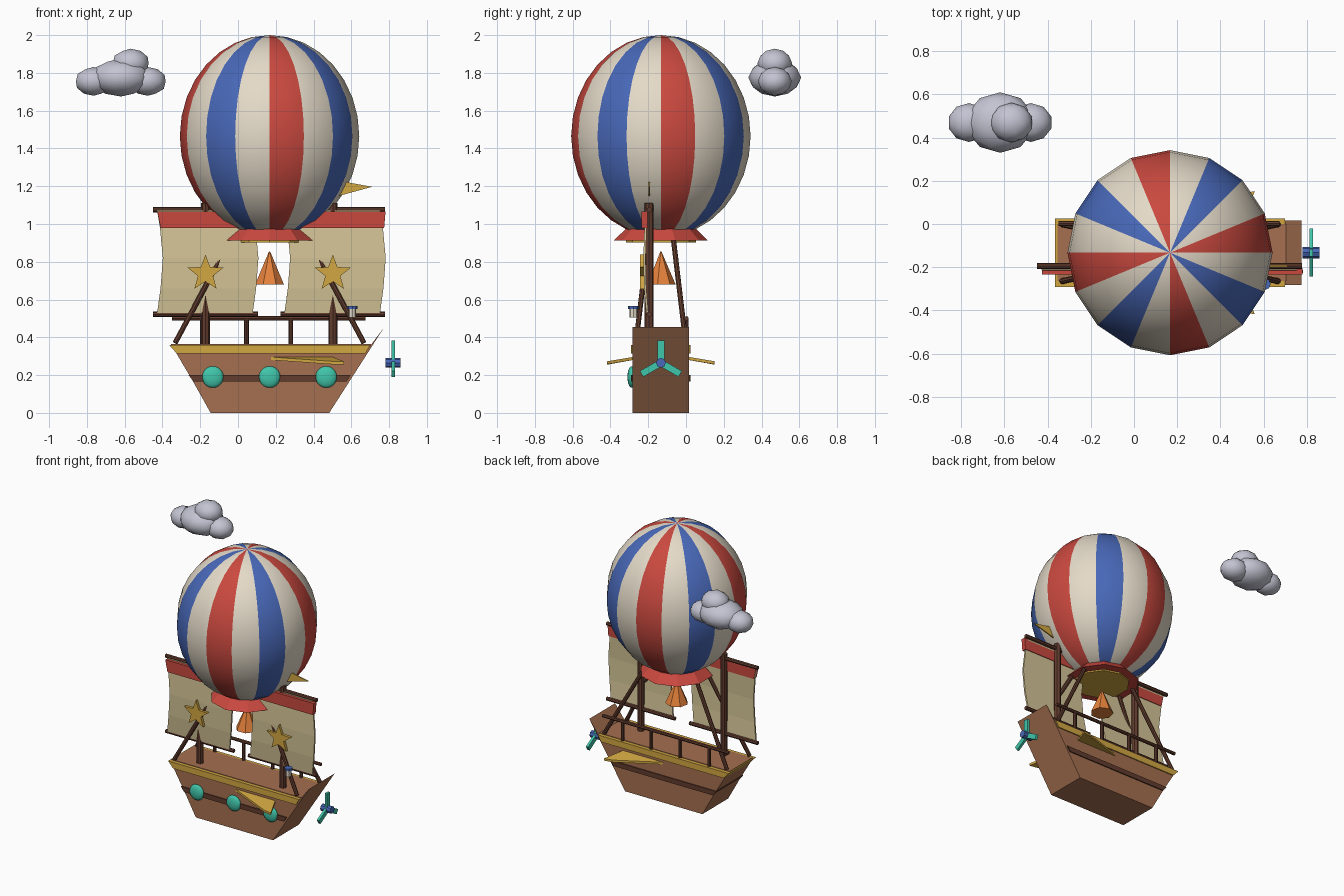
import bpy, bmesh, math
from mathutils import Vector, Matrix

if "Cube" in bpy.data.objects:
    bpy.data.objects.remove(bpy.data.objects["Cube"])

CX, CY = 0.167, -0.133  # centre line of balloon and hull


def material(name, code):
    def lin(i):
        c = int(code[i:i + 2], 16) / 255
        return c / 12.92 if c < 0.04 else ((c + 0.055) / 1.055) ** 2.4
    col = (lin(0), lin(2), lin(4), 1)
    m = bpy.data.materials.new(name)
    m.use_nodes = True
    m.diffuse_color = col
    m.node_tree.nodes["Principled BSDF"].inputs["Base Color"].default_value = col
    return m


red = material("red cloth", "CA493F")
cream = material("cream cloth", "E4DAC8")
blue = material("blue", "4868B8")
wood = material("wood", "A57050")
dark = material("dark wood", "623C2E")
canvas = material("sail canvas", "D4C496")
gold = material("gold", "D2A742")
teal = material("teal", "40C6AA")
orange = material("orange", "E6823C")
grey = material("cloud grey", "C3C4D2")


def finish(name, bm, *mats):
    bmesh.ops.recalc_face_normals(bm, faces=bm.faces)
    me = bpy.data.meshes.new(name)
    bm.to_mesh(me)
    bm.free()
    for m in mats:
        me.materials.append(m)
    ob = bpy.data.objects.new(name, me)
    bpy.context.collection.objects.link(ob)
    return ob


def smooth(ob, angle=40):
    bpy.ops.object.select_all(action="DESELECT")
    ob.select_set(True)
    bpy.context.view_layer.objects.active = ob
    bpy.ops.object.shade_smooth_by_angle(angle=math.radians(angle))


def prism(name, points, depth, mat):
    """Polygon of 3D points, extruded along the depth vector."""
    bm = bmesh.new()
    face = bm.faces.new([bm.verts.new(p) for p in points])
    new = bmesh.ops.extrude_face_region(bm, geom=[face])["geom"]
    bmesh.ops.translate(bm, vec=depth,
                        verts=[v for v in new if isinstance(v, bmesh.types.BMVert)])
    return finish(name, bm, mat)


def side_prism(name, outline, y0, y1, mat):
    return prism(name, [(x, y0, z) for x, z in outline], (0, y1 - y0, 0), mat)


def tube(name, a, b, r1, mat, r2=None, sides=8):
    a, b = Vector(a), Vector(b)
    bm = bmesh.new()
    bmesh.ops.create_cone(bm, cap_ends=True, segments=sides, radius1=r1,
                          radius2=r1 if r2 is None else r2, depth=(b - a).length)
    turn = (b - a).to_track_quat("Z", "Y").to_matrix().to_4x4() if abs((b - a).x) + abs((b - a).y) > 1e-5 else Matrix()
    bm.transform(Matrix.Translation((a + b) / 2) @ turn)
    return finish(name, bm, mat)


def ball(name, centre, size, mat, ico=True):
    bm = bmesh.new()
    if ico:
        bmesh.ops.create_icosphere(bm, subdivisions=2, radius=1)
    else:
        bmesh.ops.create_uvsphere(bm, u_segments=16, v_segments=10, radius=1)
    bm.transform(Matrix.Translation(centre) @ Matrix.Diagonal((*size, 1)))
    ob = finish(name, bm, mat)
    smooth(ob, 60)
    return ob


# Balloon with repeating red, cream, blue, cream gores
bm = bmesh.new()
bmesh.ops.create_uvsphere(bm, u_segments=16, v_segments=16, radius=1)
for f in bm.faces:
    c = f.calc_center_median()
    gore = int((math.atan2(c.y, c.x) + math.tau) / (math.tau / 16))
    f.material_index = (0, 1, 2, 1)[gore % 4]
bm.transform(Matrix.Translation((CX, CY, 1.465)) @ Matrix.Diagonal((0.475, 0.475, 0.535, 1)))
smooth(finish("balloon", bm, red, cream, blue))

# Collar, mouth and burner
tube("balloon_collar", (CX, CY, 0.912), (CX, CY, 0.975), 0.25, red, 0.185, 10)
tube("balloon_mouth", (CX, CY, 0.902), (CX, CY, 0.92), 0.185, gold, sides=10)
tube("burner_flame", (CX, CY, 0.68), (CX, CY, 0.855), 0.078, orange, 0.003, 7)

# Hull with raised bow, gunwale, deck and rubbing strake
side_prism("hull", [(-0.145, 0), (0.483, 0), (0.775, 0.455), (0.70, 0.355), (-0.35, 0.355), (-0.24, 0.17)],
           -0.283, 0.017, wood)
side_prism("gunwale", [(-0.325, 0.315), (0.675, 0.315), (0.70, 0.36), (-0.365, 0.36)], -0.291, 0.025, gold)
side_prism("deck", [(-0.355, 0.355), (0.70, 0.355), (0.705, 0.364), (-0.355, 0.364)], -0.265, -0.001, wood)
side_prism("strake", [(-0.235, 0.165), (0.575, 0.165), (0.597, 0.2), (-0.262, 0.2)], -0.291, 0.025, dark)

# Portholes
for i in range(3):
    ball(f"porthole_{i + 1}", (-0.133 + 0.3 * i, -0.288, 0.19), (0.057, 0.022, 0.057), teal, False)

# Side wings
for name, s in (("right_wing", -1), ("left_wing", 1)):
    prism(name, [(0.17, CY + s * 0.148, 0.28), (0.50, CY + s * 0.148, 0.28),
                 (0.56, CY + s * 0.285, 0.257), (0.50, CY + s * 0.275, 0.257)], (0, 0, 0.016), gold)

# Propeller
tube("propeller_hub", (0.78, CY, 0.265), (0.86, CY, 0.265), 0.026, blue)
for i in range(3):
    a = math.tau * i / 3
    out = Vector((0, math.sin(a), math.cos(a)))
    across = Vector((0, math.cos(a), -math.sin(a))) * 0.018
    root = Vector((0.812, CY, 0.265))
    prism(f"propeller_blade_{i + 1}",
          [root + out * 0.015 - across, root + out * 0.118 - across,
           root + out * 0.118 + across, root + out * 0.015 + across], (0.018, 0, 0), teal)

# Masts, yards, sails and stars
for side, x in (("aft", -0.172), ("fore", 0.502)):
    tube(f"{side}_mast", (x, -0.195, 0.35), (x, -0.195, 1.11), 0.024, dark)
    for part, z in (("upper", 1.075), ("lower", 0.522)):
        tube(f"{side}_{part}_yard", (x - 0.277, -0.195, z), (x + 0.277, -0.195, z), 0.014, dark)
    bm = bmesh.new()
    rows = [(0, -0.205, 0.53), (0.018, -0.216, 0.66), (0.03, -0.22, 0.82), (0.015, -0.214, 0.98), (0, -0.208, 1.07)]
    grid = [[bm.verts.new((x - 0.003 + dx + e * 0.253, y, z)) for e in (-1, 1)] for dx, y, z in rows]
    for lo, hi in zip(grid, grid[1:]):
        bm.faces.new((lo[0], lo[1], hi[1], hi[0]))
    sail = finish(f"{side}_sail", bm, canvas)
    mod = sail.modifiers.new("thickness", "SOLIDIFY")
    mod.thickness = 0.012
    mod.offset = 0
    side_prism(f"{side}_sail_header", [(x - 0.238, 0.98), (x + 0.272, 0.98), (x + 0.279, 1.066), (x - 0.255, 1.066)],
               -0.235, -0.203, red)
    star = []
    for i in range(10):
        r, a = (0.1, 0.042)[i % 2], math.tau * i / 10
        star.append((x + r * math.sin(a), 0.738 + r * math.cos(a)))
    side_prism(f"{side}_star", star, -0.244, -0.222, gold)

# Pennant
tube("pennant_pole", (0.502, -0.195, 1.1), (0.502, -0.195, 1.225), 0.007, dark)
side_prism("pennant", [(0.502, 1.14), (0.71, 1.197), (0.502, 1.235)], -0.199, -0.191, gold)

# Struts from the collar to the deck corners
for sx in (-1, 1):
    for sy in (-1, 1):
        tube(f"strut_{'fore' if sx > 0 else 'aft'}_{'left' if sy > 0 else 'right'}",
             (CX + sx * 0.5, CY + sy * 0.132, 0.37), (CX + sx * 0.2, CY + sy * 0.065, 0.93), 0.014, dark)

# Railing along the left side
tube("railing", (-0.35, 0.002, 0.5), (0.675, 0.002, 0.5), 0.012, dark)
for i in range(4):
    x = -0.19 + 0.235 * i
    tube(f"railing_post_{i + 1}", (x, 0.002, 0.355), (x, 0.002, 0.5), 0.012, dark)

# Lantern
tube("lantern_glass", (0.605, -0.278, 0.505), (0.605, -0.278, 0.55), 0.021, cream)
tube("lantern_cap", (0.605, -0.278, 0.55), (0.605, -0.278, 0.566), 0.028, blue)

# Cloud
ball("cloud_middle", (-0.62, 0.47, 1.775), (0.16, 0.14, 0.1), grey)
ball("cloud_right", (-0.765, 0.47, 1.755), (0.098, 0.09, 0.076), grey)
ball("cloud_left", (-0.478, 0.47, 1.755), (0.1, 0.09, 0.076), grey)
ball("cloud_top", (-0.568, 0.47, 1.85), (0.1, 0.092, 0.078), grey)
